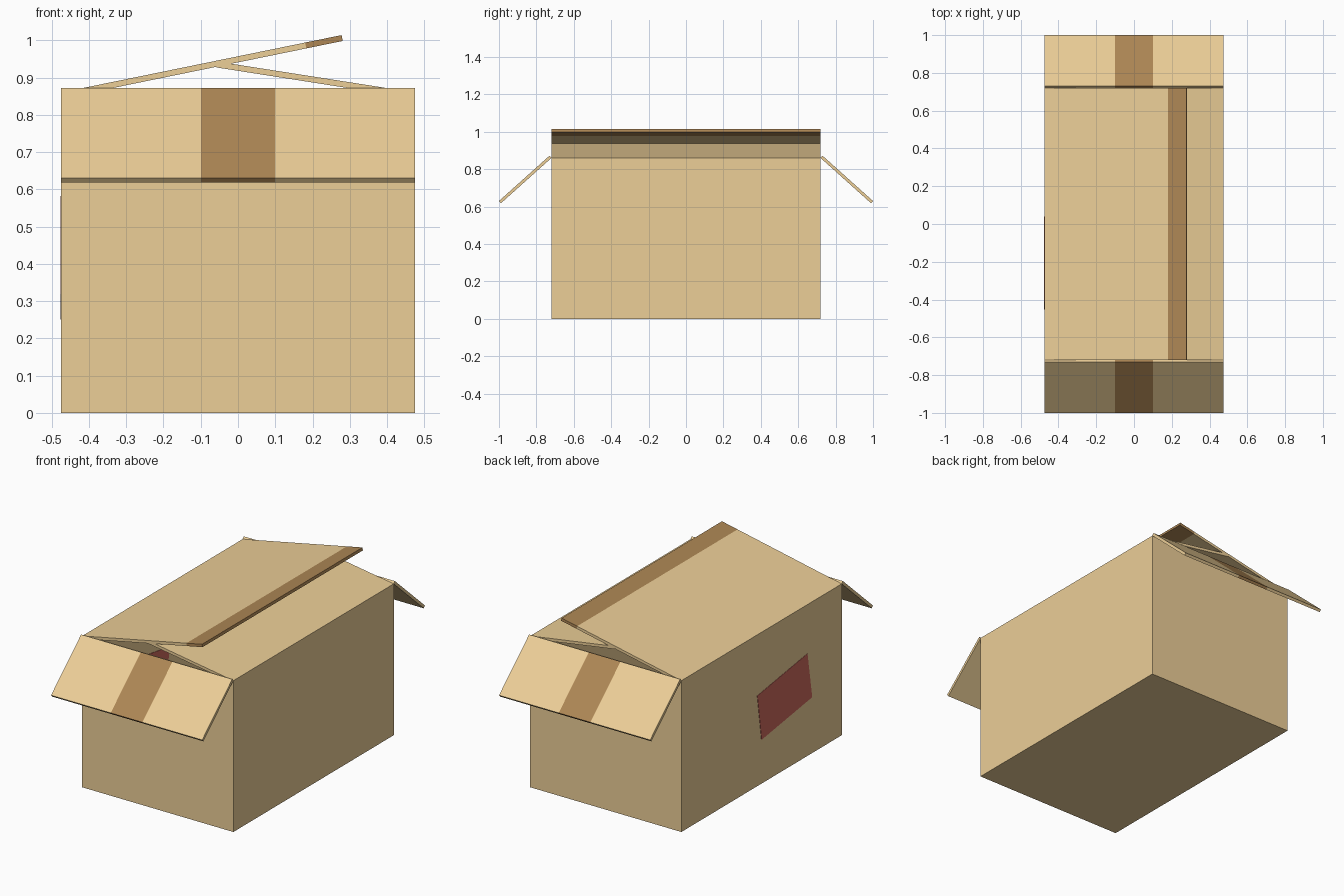
import bpy, bmesh
from mathutils import Vector

if "Cube" in bpy.data.objects:
    bpy.data.objects.remove(bpy.data.objects["Cube"])

HX, HY, H, T = 0.475, 0.72, 0.86, 0.016   # half width, half depth, wall height, board thickness


def material(name, rgb):
    m = bpy.data.materials.new(name)
    m.diffuse_color = (*rgb, 1)
    m.use_nodes = True
    m.node_tree.nodes["Principled BSDF"].inputs["Base Color"].default_value = m.diffuse_color
    return m


card = material("cardboard", (0.84, 0.62, 0.31))
tape = material("tape", (0.42, 0.24, 0.09))
red = material("label_red", (0.60, 0.14, 0.11))


def finish(name, bm, mats, thickness):
    bm.normal_update()
    me = bpy.data.meshes.new(name)
    bm.to_mesh(me)
    bm.free()
    ob = bpy.data.objects.new(name, me)
    bpy.context.collection.objects.link(ob)
    for m in mats:
        me.materials.append(m)
    s = ob.modifiers.new("board", 'SOLIDIFY')
    s.thickness = thickness
    s.offset = -1
    s.use_even_offset = True
    return ob


def flap(name, origin, u, v, cuts=(0, 1), taped=None):
    """Flat board spanned by u and v, split along u; strip number `taped` is tape."""
    o, u, v = Vector(origin), Vector(u), Vector(v)
    bm = bmesh.new()
    rows = [(bm.verts.new(o + u * c), bm.verts.new(o + u * c + v)) for c in cuts]
    for i, (a, b) in enumerate(zip(rows, rows[1:])):
        f = bm.faces.new((a[0], b[0], b[1], a[1]))
        f.material_index = int(i == taped)
    return finish(name, bm, (card, tape), T)


# open-topped box body
bm = bmesh.new()
bmesh.ops.create_cube(bm, size=1)
for v in bm.verts:
    v.co = (v.co.x * 2 * HX, v.co.y * 2 * HY, (v.co.z + 0.5) * H)
bm.normal_update()
bmesh.ops.delete(bm, geom=[f for f in bm.faces if f.normal.z > 0.9], context='FACES_ONLY')
finish("box_body", bm, (card,), T)

# long side flaps folded inward, the left one resting on the right
flap("left_flap", (-HX, -HY, H), (0.753, 0, 0.154), (0, 2 * HY, 0), (0, 0.87, 1), 1)
flap("right_flap", (HX, HY, H), (-0.53, 0, 0.083), (0, -2 * HY, 0))

# short end flaps folded outward, with a tape stripe down the middle
for name, s in (("front_flap", -1), ("back_flap", 1)):
    flap(name, (-s * HX, s * 0.73, 0.872), (s * 2 * HX, 0, 0), (0, s * 0.27, -0.242),
         (0, 0.395, 0.605, 1), 1)

# tilted label on the left wall, showing on both faces of the board
bm = bmesh.new()
corners = [(0.04, 0.514), (-0.41, 0.582), (-0.452, 0.319), (0.002, 0.25)]
bm.faces.new([bm.verts.new((-HX - 0.002, y, z)) for y, z in corners])
bm.normal_update()
if bm.faces[:][0].normal.x > 0:
    bmesh.ops.reverse_faces(bm, faces=bm.faces[:])
finish("label", bm, (red,), T + 0.004)
